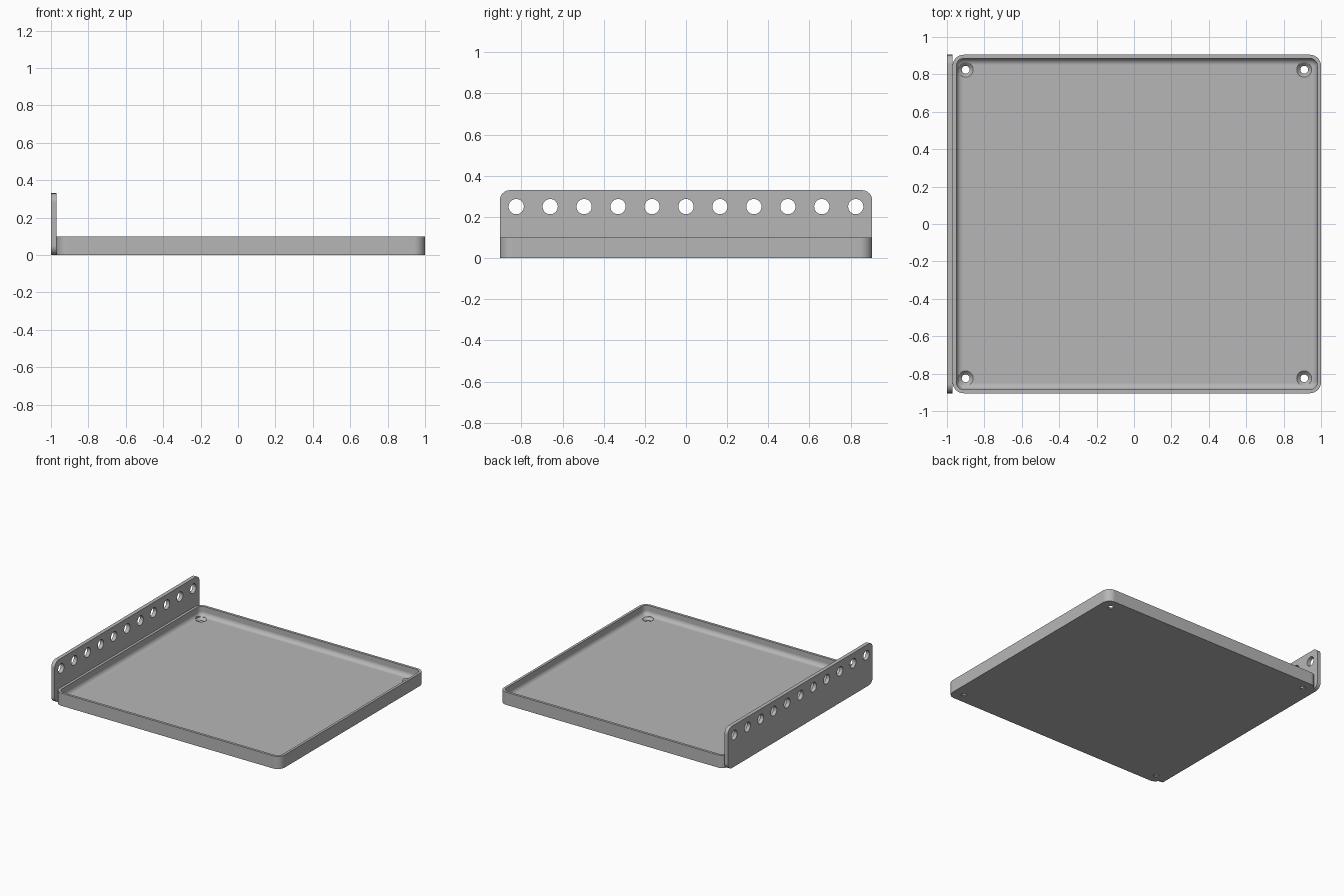
import bpy, bmesh, math
from mathutils import Vector, Matrix

cube = bpy.data.objects.get("Cube")
if cube:
    bpy.data.objects.remove(cube)

grey = bpy.data.materials.new("Satin grey")
grey.use_nodes = True
colour = (0.47, 0.47, 0.47, 1)
grey.diffuse_color = colour
grey.node_tree.nodes["Principled BSDF"].inputs["Base Color"].default_value = colour

HALF_DEPTH = 0.905
PLATE_X, TRAY_LEFT, TRAY_RIGHT = -1.0, -0.97, 1.0
FLOOR, RIM, WALL, FILLET = 0.025, 0.1, 0.02, 0.035


def rounded_rect(half_w, half_h, radius, z, steps=10):
    """One ring of a rounded rectangle, centred on the z axis."""
    ring = []
    for quarter, (sx, sy) in enumerate([(1, 1), (-1, 1), (-1, -1), (1, -1)]):
        for i in range(steps + 1):
            a = math.pi / 2 * (quarter + i / steps)
            ring.append(Vector((sx * (half_w - radius) + radius * math.cos(a),
                                sy * (half_h - radius) + radius * math.sin(a), z)))
    return ring


def circle(radius, z, steps=32):
    return [Vector((radius * math.cos(math.tau * i / steps),
                    radius * math.sin(math.tau * i / steps), z)) for i in range(steps)]


def loft(name, rings, matrix):
    """Skin a stack of rings and cap both ends."""
    bm = bmesh.new()
    loops = [[bm.verts.new(p) for p in ring] for ring in rings]
    for low, high in zip(loops, loops[1:]):
        for i in range(len(low)):
            j = (i + 1) % len(low)
            bm.faces.new((low[i], low[j], high[j], high[i]))
    bm.faces.new(loops[0][::-1])
    bm.faces.new(loops[-1])
    bm.transform(matrix)
    bmesh.ops.recalc_face_normals(bm, faces=bm.faces)
    mesh = bpy.data.meshes.new(name)
    bm.to_mesh(mesh)
    bm.free()
    mesh.materials.append(grey)
    obj = bpy.data.objects.new(name, mesh)
    bpy.context.collection.objects.link(obj)
    return obj


def select(obj):
    bpy.ops.object.select_all(action='DESELECT')
    obj.select_set(True)
    bpy.context.view_layer.objects.active = obj


def drill(obj, cutters):
    """Cut holes, then smooth the curved faces and keep the flats flat."""
    select(obj)
    for cutter in cutters:
        cutter.hide_render = True
        mod = obj.modifiers.new("Hole", 'BOOLEAN')
        mod.operation = 'DIFFERENCE'
        mod.solver = 'EXACT'
        mod.object = cutter
        bpy.ops.object.modifier_apply(modifier=mod.name)
        bpy.data.objects.remove(cutter)
    bpy.ops.object.shade_smooth_by_angle(angle=math.radians(30))
    flat = obj.modifiers.new("Flat faces", 'WEIGHTED_NORMAL')
    flat.keep_sharp = True


# Tray: outer wall, rim, inner wall, filleted floor
half_w = (TRAY_RIGHT - TRAY_LEFT) / 2
centre = Matrix.Translation(((TRAY_RIGHT + TRAY_LEFT) / 2, 0, 0))
corner = 0.06


def tray_ring(inset, z):
    return rounded_rect(half_w - inset, HALF_DEPTH - inset, corner - inset, z)


rings = [tray_ring(0, 0), tray_ring(0, RIM), tray_ring(WALL, RIM)]
for i in range(9):
    a = math.pi / 2 * i / 8
    rings.append(tray_ring(WALL + FILLET * (1 - math.cos(a)),
                           FLOOR + FILLET * (1 - math.sin(a))))
tray = loft("tray", rings, centre)

# Countersunk screw holes in the tray corners
screws = []
for x in (-0.9, 0.91):
    for y in (-0.825, 0.825):
        profile = [(0.021, -0.02), (0.021, 0.006), (0.04, FLOOR), (0.04, 0.06)]
        screws.append(loft("screw_cutter", [circle(r, z) for r, z in profile],
                           Matrix.Translation((x, y, 0))))
drill(tray, screws)

# Upright side plate with rounded corners
PLATE_HEIGHT = 0.33
turn = Matrix(((0, 0, 1, 0), (1, 0, 0, 0), (0, 1, 0, 0), (0, 0, 0, 1)))
plate_place = Matrix.Translation((0, 0, PLATE_HEIGHT / 2)) @ turn
plate = loft("side_plate",
             [rounded_rect(HALF_DEPTH, PLATE_HEIGHT / 2, 0.05, x) for x in (PLATE_X, TRAY_LEFT)],
             plate_place)

# Row of round holes along the plate
holes = [loft("plate_cutter", [circle(0.037, x) for x in (-1.1, -0.9)],
              Matrix.Translation((0, 0.165 * i, 0.25)) @ turn) for i in range(-5, 6)]
drill(plate, holes)
